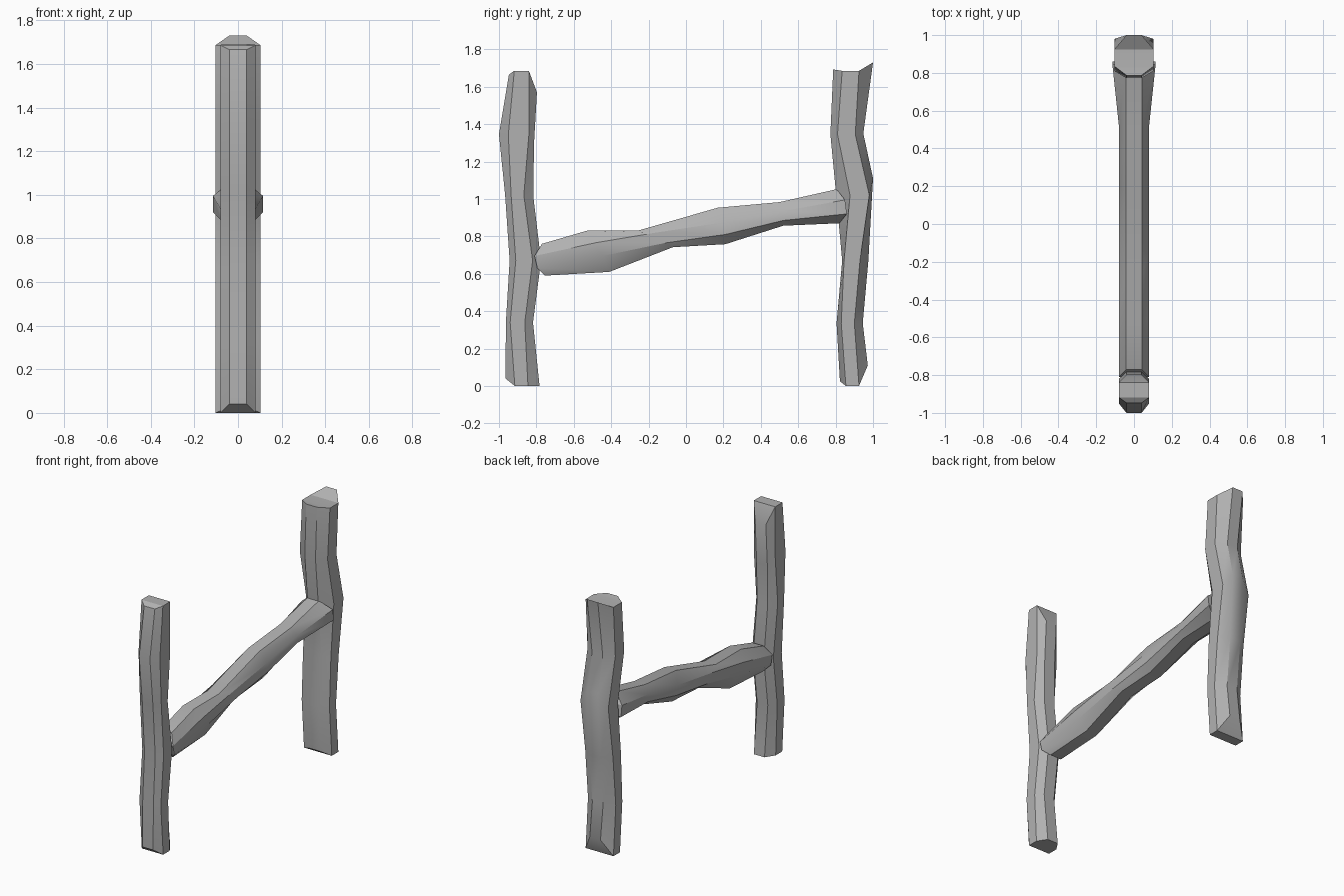
import bpy, bmesh, math

if "Cube" in bpy.data.objects:
    bpy.data.objects.remove(bpy.data.objects["Cube"])

# dark weathered grey
grey = bpy.data.materials.new("weathered_grey")
grey.diffuse_color = (.44, .44, .44, 1)
grey.use_nodes = True
grey.node_tree.nodes["Principled BSDF"].inputs["Base Color"].default_value = grey.diffuse_color


def log(name, rings, widths, flat=0.04):
    """Rough eight-sided log. Each ring gives four (y, z) profile points:
    outer face, two side edges, opposite face; mirrored across x."""
    bm = bmesh.new()
    loops = []
    for ring, w in zip(rings, widths):
        xs = (flat, w, w, flat)
        right = [bm.verts.new((x, y, z)) for x, (y, z) in zip(xs, ring)]
        left = [bm.verts.new((-x, y, z)) for x, (y, z) in zip(xs, ring)]
        loops.append(right + left[::-1])
    for a, b in zip(loops, loops[1:]):
        for i in range(8):
            j = (i + 1) % 8
            bm.faces.new((a[i], a[j], b[j], b[i]))
    # end caps as three strips so the hewn ends stay faceted
    for c in (loops[0], loops[-1]):
        for i in range(3):
            bm.faces.new((c[i], c[i + 1], c[6 - i], c[7 - i]))
    bmesh.ops.recalc_face_normals(bm, faces=bm.faces)
    me = bpy.data.meshes.new(name)
    bm.to_mesh(me)
    bm.free()
    me.materials.append(grey)
    ob = bpy.data.objects.new(name, me)
    bpy.context.collection.objects.link(ob)
    # soft along the length, crisp at the hewn edges
    bpy.ops.object.select_all(action='DESELECT')
    ob.select_set(True)
    bpy.context.view_layer.objects.active = ob
    bpy.ops.object.shade_smooth_by_angle(angle=math.radians(30))
    return ob


# front post, bottom to top
log("front_post", [
    [(-.965, .04), (-.915, 0), (-.845, 0), (-.783, 0)],
    [(-.963, .34), (-.94, .34), (-.862, .34), (-.818, .34)],
    [(-.943, .67), (-.91, .67), (-.82, .67), (-.775, .67)],
    [(-.967, 1.02), (-.935, 1.02), (-.867, 1.02), (-.816, 1.01)],
    [(-1.0, 1.345), (-.95, 1.345), (-.84, 1.345), (-.813, 1.29)],
    [(-.947, 1.665), (-.918, 1.685), (-.84, 1.685), (-.797, 1.57)],
], [.08] * 6)

# back post, bottom to top
log("back_post", [
    [(.823, .025), (.855, 0), (.925, 0), (.972, .11)],
    [(.805, .335), (.83, .335), (.90, .335), (.945, .335)],
    [(.835, .67), (.845, .67), (.93, .67), (.975, .67)],
    [(.803, 1.02), (.877, 1.02), (.98, 1.02), (1.0, 1.11)],
    [(.772, 1.345), (.81, 1.345), (.905, 1.345), (.948, 1.35)],
    [(.787, 1.692), (.835, 1.685), (.925, 1.685), (1.0, 1.73)],
], [.104] * 6)

# sloping rail, front to back
log("cross_rail", [
    [(-.77, .76), (-.81, .695), (-.795, .63), (-.755, .59)],
    [(-.53, .83), (-.487, .765), (-.445, .695), (-.41, .61)],
    [(-.26, .83), (-.16, .82), (-.11, .765), (-.07, .742)],
    [(.17, .953), (.20, .875), (.21, .81), (.21, .758)],
    [(.50, .983), (.52, .935), (.52, .885), (.52, .857)],
    [(.805, 1.052), (.85, .995), (.86, .92), (.82, .87)],
], [.08, .08, .08, .08, .08, .115], .042)
